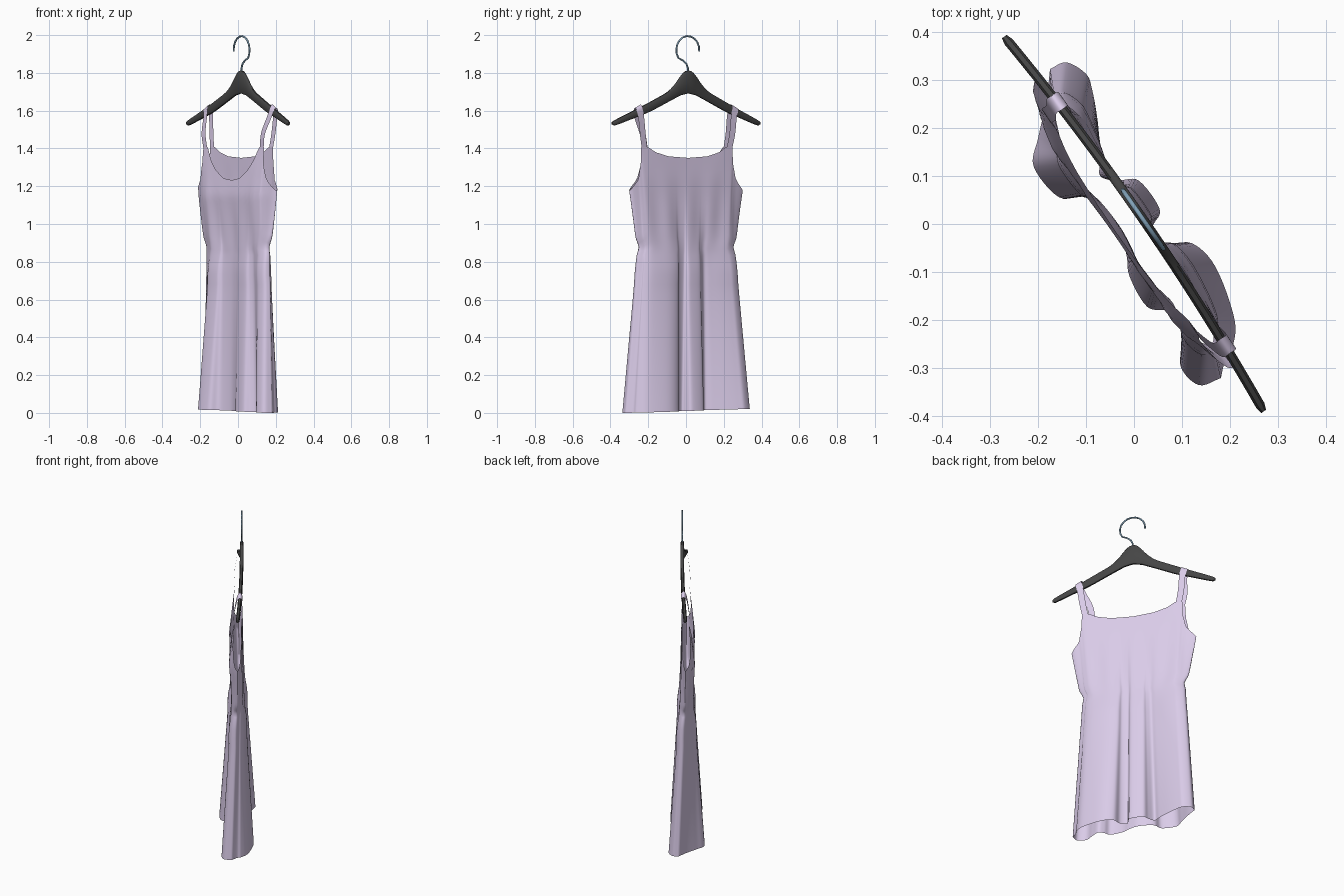
import bpy, math
from mathutils import Vector

if "Cube" in bpy.data.objects:
    bpy.data.objects.remove(bpy.data.objects["Cube"])

U = Vector((0.569, -0.822, 0))      # along the hanger
N = Vector((0.822, 0.569, 0))       # towards the back of the dress


def P(s, t, z):
    return U * s + N * t + Vector((0, 0, z))


def material(name, rgb):
    m = bpy.data.materials.new(name)
    m.diffuse_color = (*rgb, 1)
    m.use_nodes = True
    m.node_tree.nodes["Principled BSDF"].inputs["Base Color"].default_value = m.diffuse_color
    return m


LILAC = material("lilac_cloth", (0.70, 0.60, 0.81))
DARK = material("dark_wood", (0.06, 0.06, 0.06))
STEEL = material("blue_steel", (0.22, 0.36, 0.48))


def catmull(pts, per):
    """Smooth path through the points."""
    pts = [Vector(p) for p in pts]
    ext = [pts[0] * 2 - pts[1]] + pts + [pts[-1] * 2 - pts[-2]]
    out = []
    for a, b, c, d in zip(ext, ext[1:], ext[2:], ext[3:]):
        for k in range(per):
            u = k / per
            out.append(0.5 * (2 * b + (c - a) * u + (2 * a - 5 * b + 4 * c - d) * u * u
                              + (3 * b - a - 3 * c + d) * u ** 3))
    return out + [pts[-1]]


def interp(table, x):
    """Piecewise linear lookup; rows are (x, values...)."""
    for a, b in zip(table, table[1:]):
        if x <= b[0]:
            f = max(0, (x - a[0]) / (b[0] - a[0]))
            return [p + (q - p) * f for p, q in zip(a[1:], b[1:])]
    return list(table[-1][1:])


def loft(name, rings, mat, wrap=True, caps=False, angle=60):
    n = len(rings[0])
    verts = [v for r in rings for v in r]
    faces = []
    for j in range(len(rings) - 1):
        for i in range(n if wrap else n - 1):
            k = (i + 1) % n
            faces.append((j * n + i, j * n + k, (j + 1) * n + k, (j + 1) * n + i))
    if caps:
        faces += [tuple(range(n))[::-1], tuple(range(len(verts) - n, len(verts)))]
    me = bpy.data.meshes.new(name)
    me.from_pydata(verts, [], faces)
    me.materials.append(mat)
    ob = bpy.data.objects.new(name, me)
    bpy.context.collection.objects.link(ob)
    bpy.ops.object.select_all(action='DESELECT')
    ob.select_set(True)
    bpy.context.view_layer.objects.active = ob
    bpy.ops.object.shade_smooth_by_angle(angle=math.radians(angle))
    return ob


# Wavy hem outline (s, t): front left-to-right, back right-to-left
L, R = (-0.366, 0.04), (0.368, -0.034)
front_hem = [L, (-0.315, -0.005), (-0.262, -0.062), (-0.218, -0.104), (-0.135, -0.097),
             (-0.102, -0.051), (-0.023, -0.033), (0.04, -0.048), (0.085, -0.07),
             (0.157, -0.076), (0.188, -0.047), (0.221, -0.032), (0.262, -0.06),
             (0.303, -0.09), (0.354, -0.08), R]
back_hem = [R, (0.34, -0.003), (0.33, 0.021), (0.284, 0.059), (0.171, 0.089),
            (0.101, 0.076), (0.075, 0.03), (0.036, 0.013), (0.023, 0.035), (0.004, 0.062),
            (-0.068, 0.06), (-0.093, 0.027), (-0.122, -0.001), (-0.155, 0.022),
            (-0.22, 0.06), (-0.281, 0.088), (-0.315, 0.096), (-0.358, 0.076), L]

# Top edge of the bodice by fraction from centre to side: (fraction, s, z)
armhole = [(0.80, 0.287, 1.41), (0.86, 0.290, 1.32), (0.93, 0.310, 1.235), (1, 0.365, 1.175)]
front_top = [(0, 0, 1.232), (0.2, 0.075, 1.242), (0.4, 0.15, 1.285), (0.55, 0.20, 1.335),
             (0.65, 0.23, 1.385), (0.7, 0.248, 1.41)] + armhole
back_top = [(0, 0, 1.35), (0.35, 0.12, 1.358), (0.58, 0.20, 1.38), (0.7, 0.248, 1.41)] + armhole
front_depth = [(0, 0.024), (0.25, 0.042), (0.55, 0.064), (0.8, 0.046), (1, 0.028)]
back_depth = [(0, 0.022), (0.4, 0.032), (0.7, 0.034), (1, 0.026)]
WAIST_Z = 0.835
# Sideways offset of each strap end, keyed by (front/back, left/right)
SHIFT = {(-1, 1): -0.017, (-1, -1): -0.007, (1, 1): 0.013, (1, -1): 0.0}


def column_set(hem, sign, top, depth):
    """Vertical columns of cloth for one side of the dress."""
    pts = catmull(hem, 6)
    order = sorted((p.x for p in pts), reverse=sign > 0)
    lo, hi = min(order), max(order)
    cols = []
    for p, so in list(zip(pts, order))[:-1]:
        S = 2 * (so - lo) / (hi - lo) - 1
        e = math.sqrt(max(0, 1 - S * S)) * (0.75 + 0.55 * S * S)
        z0 = 0.011 - 0.03 * p.x
        tw = sign * interp(depth, 0)[0] * e + 0.28 * p.y
        sw = 0.306 * S
        col = []
        for j in range(17):                       # skirt
            v = j / 16
            puff = math.sin(math.pi * min(1, max(0, (v - 0.8) / 0.2)))
            col.append(P(p.x + (sw - p.x) * v,
                         p.y + (tw - p.y) * v + 0.06 * p.y * puff,
                         z0 + (WAIST_Z - z0) * v))
        ts, tz = interp(top, abs(S))
        fade = min(1, abs(S) / 0.7) * min(1, (1 - abs(S)) / 0.12)
        ts = math.copysign(ts, S) + SHIFT[sign, 1 if S > 0 else -1] * fade
        for j in range(1, 17):                    # bodice
            v = j / 16
            z = WAIST_Z + (tz - WAIST_Z) * v
            cinch = -0.016 * S * math.exp(-((z - 0.88) / 0.03) ** 2)
            wave = 0.006 * math.cos(15 * S) * e * math.sin(math.pi * v) * (1 - v)
            d = sign * interp(depth, (z - WAIST_Z) / 0.575)[0] * e
            col.append(P(sw + (ts - sw) * v + cinch,
                         d + wave + 0.28 * p.y * (1 - v) ** 3, z))
        cols.append(col)
    return cols


# Dress body
columns = (column_set(front_hem, -1, front_top, front_depth)
           + column_set(back_hem, 1, back_top, back_depth))
loft("dress", list(zip(*columns)), LILAC, angle=80)

# Shoulder straps looping over the hanger
for name, side, s_top in (("left_strap", -1, 0.300), ("right_strap", 1, 0.318)):
    f = 0.268 + side * SHIFT[-1, side]
    b = 0.268 + side * SHIFT[1, side]
    path = catmull([(f, -0.021, 1.405), (f + 0.014, -0.022, 1.48),
                    (s_top - 0.010, -0.010, 1.57), (s_top, -0.002, 1.608),
                    (s_top, 0.012, 1.624), (s_top, 0.026, 1.608),
                    (s_top - 0.010, 0.027, 1.57), (b + 0.014, 0.024, 1.48),
                    (b, 0.019, 1.405)], 4)
    rings = []
    for q in path:
        tilt = 0.009 * (q.z - 1.405) / 0.22
        ring = [P(side * (q.x - 0.018), q.y, q.z + tilt),
                P(side * (q.x + 0.018), q.y, q.z - tilt)]
        rings.append(ring if side < 0 else ring[::-1])
    loft(name, rings, LILAC, wrap=False)

# Hanger bar: rounded section swept between its top and bottom outlines
hanger_top = catmull([(0, 1.812), (0.022, 1.806), (0.05, 1.78), (0.085, 1.738), (0.13, 1.70),
                      (0.2, 1.665), (0.32, 1.61), (0.462, 1.548), (0.476, 1.535)], 3)
hanger_low = [(0, 1.692), (0.05, 1.682), (0.1, 1.66), (0.25, 1.592), (0.46, 1.521), (0.476, 1.527)]
half = [(p.x, p.y) for p in hanger_top]
rings = []
for s, zt in [(-a, b) for a, b in half[:0:-1]] + half:
    zb = interp(hanger_low, abs(s))[0]
    zt = max(zt, zb + 0.006)
    off = 0.021 * (1 - (s / 0.476) ** 2)
    w, c = (0.010 if abs(s) < 0.468 else 0.006), min(0.008, (zt - zb) / 3)
    sec = [(-w, zb + c), (-w * 0.5, zb), (w * 0.5, zb), (w, zb + c),
           (w, zt - c), (w * 0.5, zt), (-w * 0.5, zt), (-w, zt - c)]
    rings.append([P(s, off + t, z) for t, z in sec])
loft("hanger_bar", rings, DARK, caps=True, angle=50)

# Wire hook
cz, r, wire = 1.921, 0.074, 0.005
path = [(0.002, 1.79), (0.002, 1.825), (0.012, 1.848), (0.034, 1.866)]
path += [(0.003 + r * math.cos(math.radians(a)), cz + r * math.sin(math.radians(a)))
         for a in range(-35, 186, 20)]
path = [Vector((a, b)) for a, b in path]
rings = []
for i, q in enumerate(path):
    d = (path[min(i + 1, len(path) - 1)] - path[max(i - 1, 0)]).normalized()
    rings.append([P(q.x + wire * math.cos(k * math.pi / 4) * d.y,
                    0.021 + wire * math.sin(k * math.pi / 4),
                    q.y - wire * math.cos(k * math.pi / 4) * d.x) for k in range(8)])
loft("hanger_hook", rings, STEEL, caps=True)
